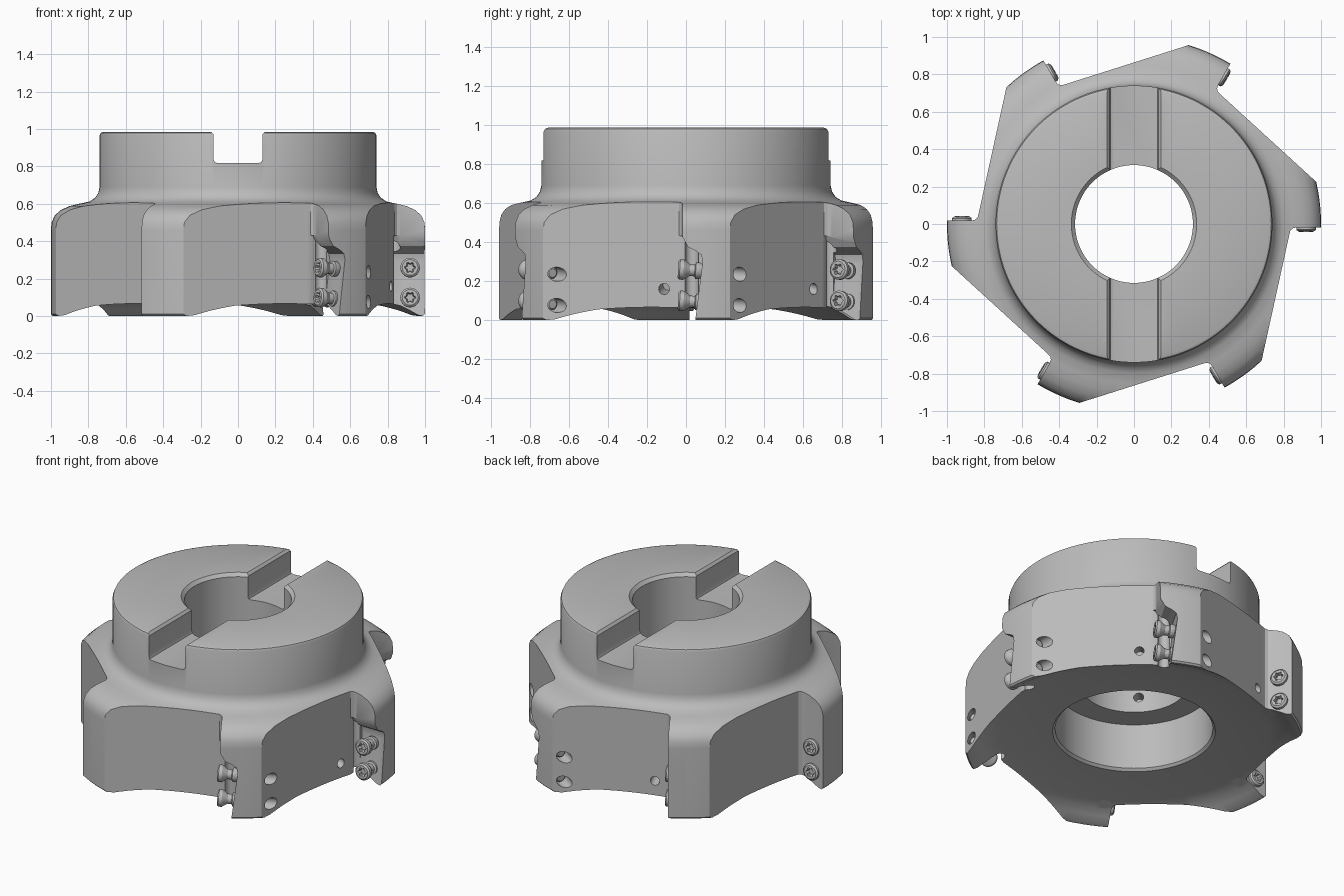
import bpy, bmesh, math
from mathutils import Matrix, Vector

cube = bpy.data.objects.get("Cube")
if cube:
    bpy.data.objects.remove(cube)

steel = bpy.data.materials.new("steel_grey")
steel.use_nodes = True
steel.diffuse_color = (0.5, 0.5, 0.5, 1)
steel.node_tree.nodes["Principled BSDF"].inputs["Base Color"].default_value = (0.5, 0.5, 0.5, 1)

TEETH = 6
STEP = math.tau / TEETH


def lathe(profile, segs, closed=False, lobed=0):
    """Spin (radius, height) points about z; the first `lobed` points get a star shape."""
    bm = bmesh.new()
    rings = []
    for i, (r, z) in enumerate(profile):
        ring = []
        for s in range(segs):
            a = math.tau * s / segs
            rr = r * (1 + 0.18 * math.cos(6 * a)) if i < lobed else r
            ring.append(bm.verts.new((rr * math.cos(a), rr * math.sin(a), z)))
        rings.append(ring)
    pairs = list(zip(rings, rings[1:]))
    if closed:
        pairs.append((rings[-1], rings[0]))
    for a, b in pairs:
        for s in range(segs):
            t = (s + 1) % segs
            bm.faces.new((a[s], a[t], b[t], b[s]))
    if not closed:
        bm.faces.new(rings[0])
        bm.faces.new(rings[-1])
    return bm


def prism(points, lo, hi, place):
    """Extrude a 2D outline from lo to hi; place maps (u, v, w) to a position."""
    bm = bmesh.new()
    ends = [[bm.verts.new(place(u, v, w)) for u, v in points] for w in (lo, hi)]
    for end in ends:
        bm.faces.new(end)
    n = len(points)
    for i in range(n):
        j = (i + 1) % n
        bm.faces.new((ends[0][i], ends[0][j], ends[1][j], ends[1][i]))
    return bm


def rod(start, end, radius, segs=24):
    start, end = Vector(start), Vector(end)
    d = end - start
    bm = lathe([(radius, 0), (radius, d.length)], segs)
    bm.transform(Matrix.Translation(start) @ d.to_track_quat("Z", "Y").to_matrix().to_4x4())
    return bm


def merge(parts):
    out = bmesh.new()
    for p in parts:
        me = bpy.data.meshes.new("part")
        p.to_mesh(me)
        out.from_mesh(me)
        bpy.data.meshes.remove(me)
    return out


def around(bm):
    """Repeat the geometry once per tooth."""
    me = bpy.data.meshes.new("tooth")
    bm.to_mesh(me)
    for _ in range(TEETH - 1):
        bm.transform(Matrix.Rotation(STEP, 4, "Z"))
        bm.from_mesh(me)
    bpy.data.meshes.remove(me)
    return bm


def make(name, bm):
    bmesh.ops.recalc_face_normals(bm, faces=bm.faces)
    me = bpy.data.meshes.new(name)
    bm.to_mesh(me)
    bm.free()
    me.materials.append(steel)
    ob = bpy.data.objects.new(name, me)
    bpy.context.scene.collection.objects.link(ob)
    return ob


def activate(ob):
    bpy.ops.object.select_all(action="DESELECT")
    ob.select_set(True)
    bpy.context.view_layer.objects.active = ob


def cut(target, bm, operation="DIFFERENCE"):
    tool = make("cutter", bm)
    tool.hide_render = True
    mod = target.modifiers.new("cut", "BOOLEAN")
    mod.operation, mod.object, mod.solver = operation, tool, "EXACT"
    activate(target)
    bpy.ops.object.modifier_apply(modifier=mod.name)
    bpy.data.objects.remove(tool)


def upright(u, v, w):
    return (u, v, w)


# Turned body: hub, shoulder, dished underside, counterbore and bore
body = make("cutter_body", lathe([
    (0.335, 0.985), (0.72, 0.985), (0.734, 0.979), (0.74, 0.965),
    (0.74, 0.69), (0.747, 0.658), (0.765, 0.631), (0.795, 0.612),
    (0.85, 0.6), (0.9, 0.588), (0.945, 0.568), (0.98, 0.538), (0.997, 0.5), (1.0, 0.46),
    (1.0, 0.01), (0.99, 0), (0.965, 0.005), (0.92, 0.03), (0.87, 0.055), (0.8, 0.072),
    (0.48, 0.09), (0.465, 0.105), (0.465, 0.4), (0.315, 0.4), (0.315, 0.965)],
    144, closed=True))

# Saw-like outline that carves the flutes
tooth = [(0.831, -0.055), (0.836, -0.035), (0.85, -0.022), (0.87, -0.018),
         (1.1, -0.018), (1.1, 0.111), (0.98, 0.22)]
outline = []
for k in range(TEETH):
    turn = Matrix.Rotation(STEP * k, 2)
    outline += [tuple(turn @ Vector(p)) for p in tooth]
cut(body, prism(outline, -0.2, 1.2, upright), "INTERSECT")

# Drive slot across the hub, with chamfered lips and rounded floor
half = [(0.112, 0.818), (0.125, 0.823), (0.13, 0.836), (0.13, 0.97), (0.145, 0.986), (0.145, 1.1)]
slot = half + [(-x, z) for x, z in reversed(half)]
cut(body, prism(slot, -1, 1, lambda u, v, w: (u, w, v)))

# Seat pocket in the face of every tooth
seat = [(-0.14, -0.1), (0.035, -0.1), (0.085, 0.3), (0.078, 0.335), (0.05, 0.355),
        (0.01, 0.375), (-0.02, 0.43), (-0.14, 0.45)]
cut(body, around(prism(seat, 0.835, 1.2, lambda u, v, w: (w, u, v))))

# Relief groove along the inner edge of the seat
cut(body, around(rod((0.835, 0.03, -0.1), (0.835, 0.03, 0.42), 0.034)))

# Screw holes through the teeth, coolant outlets in the flutes and inlets in the bore
heights = (0.1, 0.26)
holes = [rod((0.92, -0.1, z), (0.92, 0.5, z - 0.04), 0.036) for z in heights]
holes.append(rod((0.6, 0.755, 0.13), (0.44, 0.58, 0.18), 0.028))
inlet = math.radians(-15)
holes.append(rod(*[(r * math.cos(inlet), r * math.sin(inlet), 0.5) for r in (0.25, 0.39)], 0.03))
cut(body, around(merge(holes)))
body.name = "cutter_body"

# Screws with star sockets
screws = []
for z in heights:
    s = lathe([(0.02, 0.022), (0.026, 0), (0.042, 0), (0.052, 0.008), (0.052, 0.028),
               (0.03, 0.06), (0.03, 0.085), (0.042, 0.09), (0.042, 0.11),
               (0.031, 0.13), (0.031, 0.26), (0.022, 0.27)], 36, lobed=2)
    s.transform(Matrix.Translation((0.92, -0.04, z)) @ Matrix.Rotation(math.radians(-94), 4, "X"))
    screws.append(s)
insert_screws = make("insert_screws", around(merge(screws)))

for ob in (body, insert_screws):
    activate(ob)
    bpy.ops.object.shade_smooth_by_angle(angle=math.radians(30))
